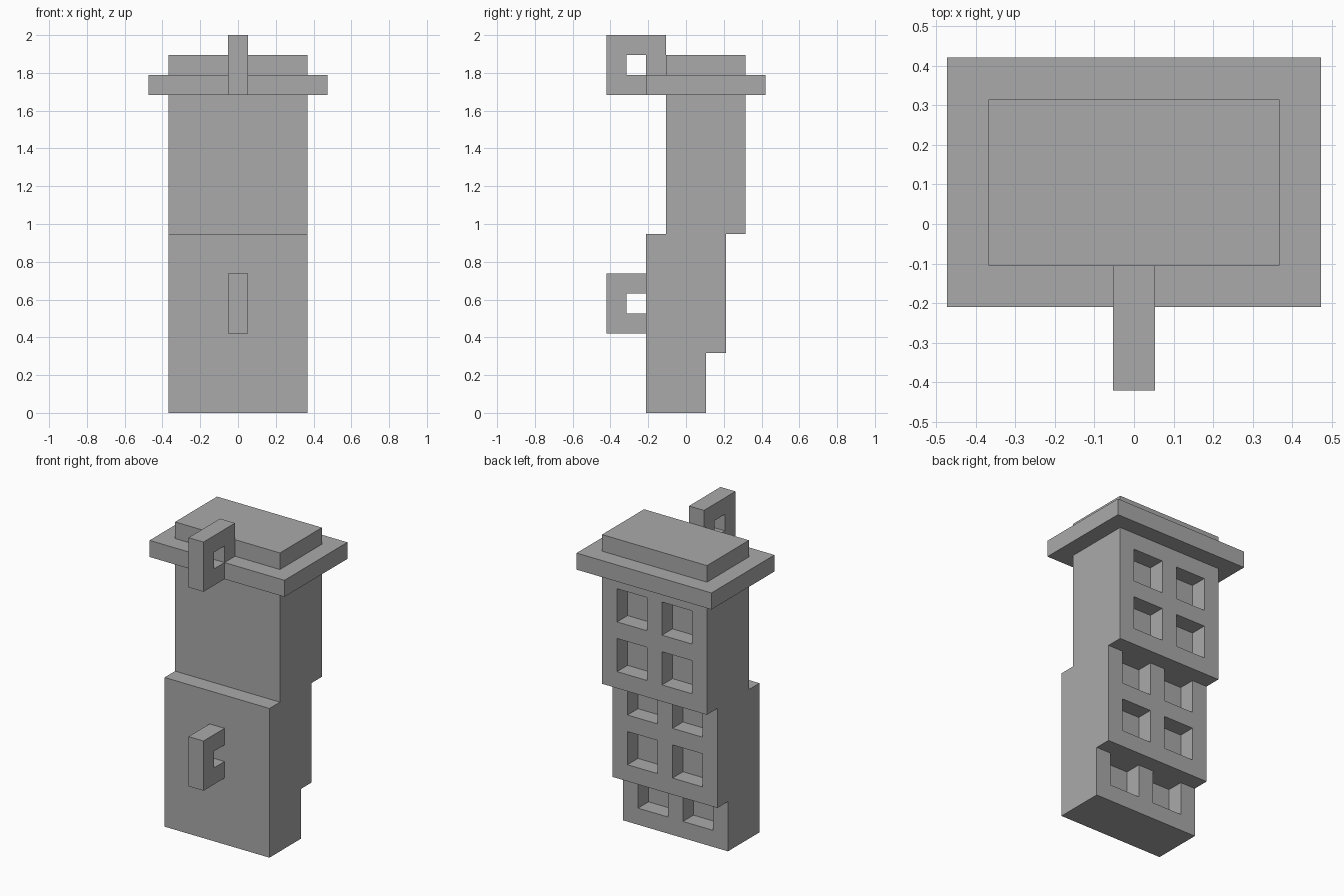
import bpy
import bmesh

U = 2 / 19  # building module: every part sits on this grid

cube = bpy.data.objects.get("Cube")
if cube:
    bpy.data.objects.remove(cube, do_unlink=True)

grey = bpy.data.materials.new("plain grey")
grey.use_nodes = True
grey.diffuse_color = (0.4, 0.4, 0.4, 1)
grey.node_tree.nodes["Principled BSDF"].inputs["Base Color"].default_value = (0.4, 0.4, 0.4, 1)


def extrude_profile(name, profile, x0, x1):
    """Extrude a (y, z) side profile, in modules, from x0 to x1."""
    bm = bmesh.new()
    base = bm.faces.new([bm.verts.new((x0 * U, y * U, z * U)) for y, z in profile])
    ext = bmesh.ops.extrude_face_region(bm, geom=[base])["geom"]
    for v in ext:
        if isinstance(v, bmesh.types.BMVert):
            v.co.x = x1 * U
    bmesh.ops.recalc_face_normals(bm, faces=bm.faces)
    mesh = bpy.data.meshes.new(name)
    bm.to_mesh(mesh)
    bm.free()
    mesh.materials.append(grey)
    obj = bpy.data.objects.new(name, mesh)
    bpy.context.collection.objects.link(obj)
    return obj


def block(name, x, y, z):
    profile = [(y[0], z[0]), (y[1], z[0]), (y[1], z[1]), (y[0], z[1])]
    return extrude_profile(name, profile, *x)


# Stepped tower body
body = extrude_profile("tower_body", [
    (-2, 0), (1, 0), (1, 3), (2, 3), (2, 9), (3, 9),
    (3, 16), (-1, 16), (-1, 9), (-2, 9)], -3.5, 3.5)

# Window recesses in the back: (wall y, sill z) for each row
cutters = bpy.data.collections.new("window_cutters")
bpy.context.scene.collection.children.link(cutters)
for wall, sill in [(1, 1), (2, 4), (2, 7), (3, 10), (3, 13)]:
    for left in (-2.5, 0.5):
        cutter = block("window_cutter", (left, left + 2), (wall - 1, wall + 0.5), (sill, sill + 2))
        bpy.context.collection.objects.unlink(cutter)
        cutters.objects.link(cutter)
        cutter.hide_render = True
        cutter.hide_viewport = True
windows = body.modifiers.new("windows", "BOOLEAN")
windows.operand_type = "COLLECTION"
windows.collection = cutters
windows.solver = "EXACT"

# Roof
block("roof_slab", (-4.5, 4.5), (-2, 4), (16, 17))
block("roof_cap", (-3.5, 3.5), (-1, 3), (17, 18))

# Front handles share one bracket profile
for name, z in (("front_handle", 4), ("top_handle", 16)):
    extrude_profile(name, [
        (-4, z), (-2, z), (-2, z + 1), (-3, z + 1),
        (-3, z + 2), (-2, z + 2), (-2, z + 3), (-4, z + 3)], -0.5, 0.5)
block("top_handle_post", (-0.5, 0.5), (-2, -1), (17, 19))
